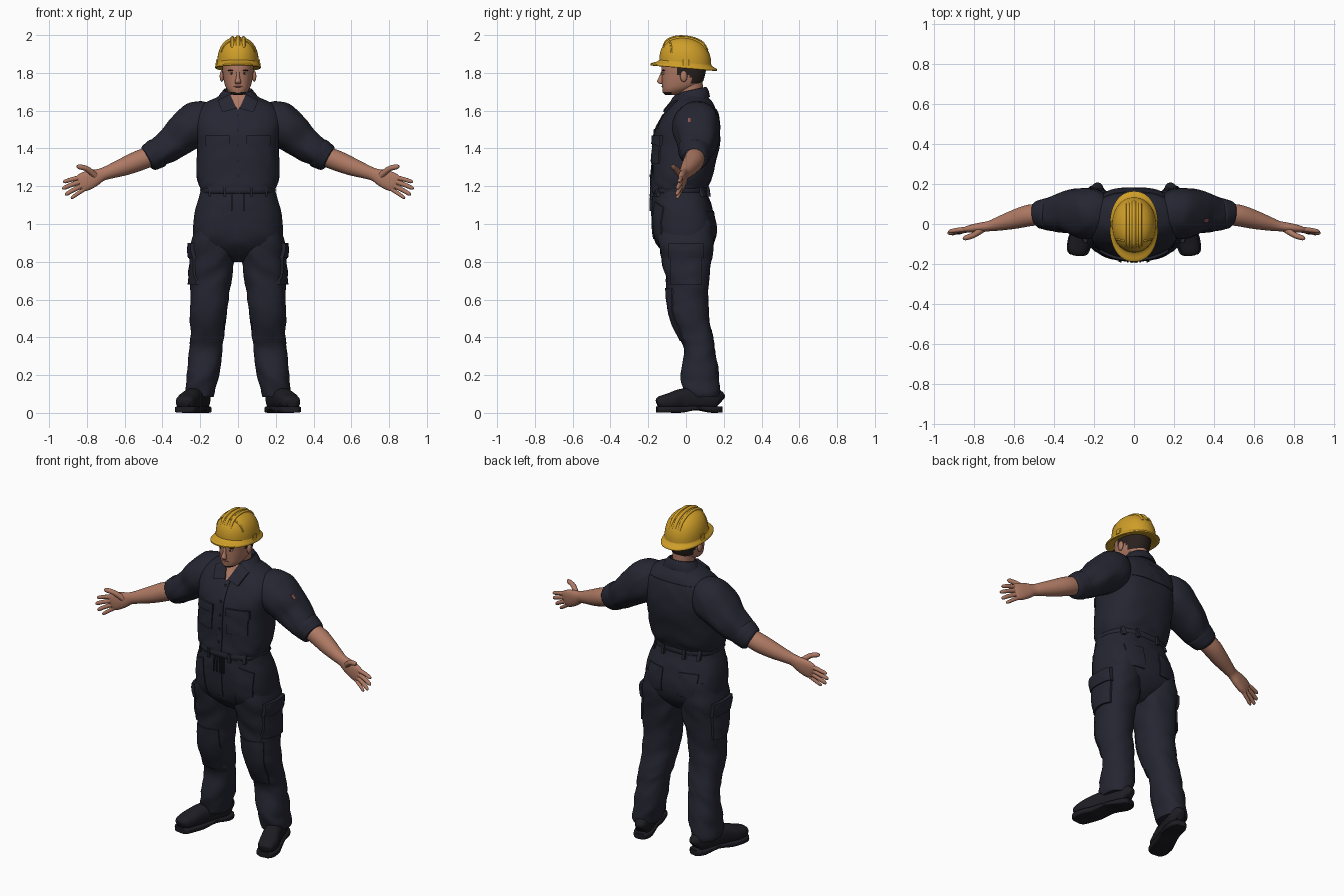
import bpy, bmesh, math
from mathutils import Vector, Matrix, noise
from mathutils.bvhtree import BVHTree

if "Cube" in bpy.data.objects:
    bpy.data.objects.remove(bpy.data.objects["Cube"], do_unlink=True)

def material(name, rgb):
    m = bpy.data.materials.new(name)
    m.use_nodes = True
    m.diffuse_color = (*rgb, 1)
    b = m.node_tree.nodes["Principled BSDF"]
    b.inputs["Base Color"].default_value = (*rgb, 1)
    b.inputs["Roughness"].default_value = 0.7
    return m

NAVY = material("navy cloth", (0.018, 0.019, 0.031))
SKIN = material("skin", (0.42, 0.19, 0.125))
YELLOW = material("helmet yellow", (0.62, 0.34, 0.022))
HAIR = material("dark hair", (0.022, 0.015, 0.013))
BOOT = material("boot leather", (0.012, 0.012, 0.017))
LIP = material("lips", (0.27, 0.09, 0.07))
EYE = material("eye white", (0.5, 0.45, 0.4))
parts = []

def finish(name, bm, mats, mirror=False):
    bmesh.ops.recalc_face_normals(bm, faces=bm.faces)
    me = bpy.data.meshes.new(name)
    bm.to_mesh(me)
    bm.free()
    for m in mats:
        me.materials.append(m)
    ob = bpy.data.objects.new(name, me)
    bpy.context.collection.objects.link(ob)
    if mirror:
        ob.modifiers.new("mirror", 'MIRROR').use_mirror_merge = False
    parts.append(ob)
    return ob

def smooth_rows(rows, steps):
    """Catmull-Rom interpolation of every column."""
    out = []
    for i in range(len(rows) - 1):
        a, b, c, d = (rows[min(max(i + k, 0), len(rows) - 1)] for k in (-1, 0, 1, 2))
        for s in range(steps):
            t = s / steps
            out.append([0.5 * (2*q + (r - p)*t + (2*p - 5*q + 4*r - s2)*t*t + (3*q - p - 3*r + s2)*t**3)
                        for p, q, r, s2 in zip(a, b, c, d)])
    return out + [list(rows[-1])]

def loft(name, rows, mats, ref=None, sides=36, steps=5, folds=0, mirror=False, shear=0, rule=None):
    """Skin rings (x, y, z, half width, half depth, squareness); level rings unless ref is given."""
    rows = smooth_rows(rows, steps)
    bm, rings = bmesh.new(), []
    for i, (x, y, z, ru, rv, p) in enumerate(rows):
        c = Vector((x, y, z))
        u, v = Vector((1, 0, 0)), Vector((0, 1, 0))
        if ref:
            t = (Vector(rows[min(i+1, len(rows)-1)][:3]) - Vector(rows[max(i-1, 0)][:3])).normalized()
            v = (Vector(ref) - t * t.dot(Vector(ref))).normalized()
            u = v.cross(t)
        ring = []
        for k in range(sides):
            a = math.tau * k / sides
            ca, sa = math.cos(a), math.sin(a)
            off = u * math.copysign(abs(ca)**(2/p), ca) * ru + v * math.copysign(abs(sa)**(2/p), sa) * rv
            co = c + off
            if folds:
                q = Vector((abs(co.x) * 7, co.y * 7, co.z * 13 + abs(co.x) * 9))
                n = noise.noise(q) + 0.6 * noise.noise(q * 2.1)
                co += off.normalized() * n * folds
            co.z += shear * co.y
            ring.append(bm.verts.new(co))
        rings.append(ring)
    for r, s in zip(rings, rings[1:]):
        for k in range(sides):
            j = (k + 1) % sides
            f = bm.faces.new((r[k], r[j], s[j], s[k]))
            if rule:
                f.material_index = rule(f.calc_center_median())
    bm.faces.new(rings[0])
    bm.faces.new(rings[-1])
    return finish(name, bm, mats, mirror)

def patch(name, target, quad, axis, mat=NAVY, thick=0.007, mirror=True, n=10):
    """Thin cloth panel draped on a part. quad holds (x or y, z) corners, axis is the view direction."""
    d = Vector(axis)
    tree = BVHTree.FromPolygons([v.co for v in target.data.vertices],
                                [p.vertices[:] for p in target.data.polygons])
    a, b, c, e = (Vector(q) for q in quad)
    bm, grid = bmesh.new(), []
    for i in range(-1, n + 2):
        row = []
        for j in range(-1, n + 2):
            s, t = min(max(i, 0), n) / n, min(max(j, 0), n) / n
            w = a.lerp(b, s).lerp(e.lerp(c, s), t)
            o = Vector((w.x, 0, w.y)) if d.y else Vector((0, w.x, w.y))
            hit = tree.ray_cast(o - d, d)[0] or tree.find_nearest(o - d * 0.1)[0]
            edge = i in (-1, n + 1) or j in (-1, n + 1)
            row.append(bm.verts.new(hit + d * (0.004 if edge else -thick)))
        grid.append(row)
    for r, s in zip(grid, grid[1:]):
        for k in range(n + 2):
            bm.faces.new((r[k], r[k+1], s[k+1], s[k]))
    return finish(name, bm, [mat], mirror)

def blob(name, loc, size, mat, mirror=False):
    bm = bmesh.new()
    bmesh.ops.create_uvsphere(bm, u_segments=16, v_segments=10, radius=1,
                              matrix=Matrix.Translation(loc) @ Matrix.Diagonal((*size, 1)))
    return finish(name, bm, [mat], mirror)

def box(x0, x1, z0, z1):
    return (x0, z0), (x1, z0), (x1, z1), (x0, z1)

FRONT, BACK, SIDE = (0, 1, 0), (0, -1, 0), (-1, 0, 0)

# Coverall body, hips and legs
shirt = loft("shirt_body", [
    (0, -.035, 1.16, .185, .14, 2.4), (0, -.035, 1.20, .205, .152, 2.4), (0, -.02, 1.26, .22, .163, 2.4),
    (0, 0, 1.40, .218, .174, 2.5), (0, .01, 1.50, .228, .170, 2.5), (0, .025, 1.58, .228, .143, 2.4),
    (0, .035, 1.635, .185, .112, 2.3), (0, .033, 1.67, .115, .088, 2.1), (0, .035, 1.69, .08, .075, 2)],
    [NAVY], sides=56, folds=.006)
hips = loft("trouser_hips", [
    (0, -.035, 1.20, .188, .142, 2.4), (0, -.03, 1.15, .205, .148, 2.4), (0, -.02, 1.08, .225, .16, 2.5),
    (0, -.01, .99, .237, .168, 2.5), (0, -.005, .91, .235, .158, 2.5), (0, 0, .85, .19, .12, 2.3),
    (0, 0, .80, .06, .06, 2)], [NAVY], sides=56, folds=.005)
leg = loft("trouser_leg", [
    (.125, -.005, 1.02, .09, .14, 2.3), (.13, 0, .90, .12, .147, 2.4), (.135, .005, .80, .116, .13, 2.4),
    (.142, .008, .70, .109, .113, 2.4), (.15, .01, .60, .102, .108, 2.4), (.155, .022, .50, .097, .102, 2.3),
    (.163, .052, .40, .091, .09, 2.3), (.17, .07, .33, .087, .083, 2.3), (.186, .075, .20, .085, .1, 2.3),
    (.2, .083, .12, .08, .096, 2.3), (.2, .085, .085, .072, .09, 2.3)],
    [NAVY], folds=.008, mirror=True)
loft("waistband", [(0, -.035, 1.162, .192, .146, 2.4), (0, -.035, 1.168, .199, .152, 2.4),
                   (0, -.035, 1.192, .199, .152, 2.4), (0, -.035, 1.2, .19, .146, 2.4)],
     [NAVY], sides=56, steps=2)

# Sleeves with rolled cuffs
sleeve = loft("sleeve", [
    (.13, .055, 1.56, .085, .085, 2.2), (.19, .055, 1.54, .112, .118, 2.2), (.25, .055, 1.505, .114, .125, 2.2),
    (.33, .06, 1.442, .095, .108, 2.2), (.40, .05, 1.392, .083, .088, 2.2), (.46, .05, 1.352, .064, .066, 2.2)],
    [NAVY], ref=(0, 1, 0), folds=.009, mirror=True)
loft("rolled_cuff", [(.415, .05, 1.383, .072, .075, 2.1), (.425, .05, 1.377, .081, .08, 2.1),
                     (.455, .05, 1.358, .076, .073, 2.1), (.475, .049, 1.346, .069, .067, 2.1),
                     (.482, .048, 1.342, .056, .056, 2.1)],
     [NAVY], ref=(0, 1, 0), folds=.004, mirror=True)

# Forearms and hands
loft("forearm_and_palm", [
    (.43, .05, 1.37, .05, .05, 2), (.52, .043, 1.337, .054, .054, 2), (.60, .022, 1.305, .048, .047, 2),
    (.68, 0, 1.276, .037, .034, 2), (.72, -.01, 1.262, .034, .026, 2.1), (.76, -.016, 1.245, .044, .024, 2.3),
    (.80, -.022, 1.229, .05, .021, 2.4), (.83, -.027, 1.217, .047, .016, 2.4), (.845, -.03, 1.211, .038, .009, 2.4)],
    [SKIN], ref=(0, 1, 0), sides=24, mirror=True)
digits = {"index": ((.825, -.027, 1.248), (.88, -.03, 1.236), (.926, -.038, 1.222), .0115),
          "middle": ((.83, -.028, 1.226), (.885, -.036, 1.206), (.93, -.047, 1.187), .012),
          "ring": ((.825, -.028, 1.204), (.875, -.038, 1.178), (.915, -.05, 1.154), .0115),
          "little": ((.81, -.026, 1.188), (.85, -.036, 1.16), (.884, -.048, 1.136), .01),
          "thumb": ((.755, -.025, 1.255), (.80, -.055, 1.292), (.853, -.074, 1.306), .0145)}
for label, (a, b, c, r) in digits.items():
    a, b, c = Vector(a), Vector(b), Vector(c)
    loft(label + "_digit", [(*a, r*1.2, r*1.2, 2), (*b, r, r, 2), (*b.lerp(c, .75), r*.88, r*.85, 2),
                            (*c, r*.35, r*.35, 2)], [SKIN], ref=(0, 1, 0), sides=12, steps=4, mirror=True)

# Boots
boot = [(.285, -.153, .05, .028, .02, 2.2), (.282, -.135, .055, .048, .034, 2.3), (.268, -.08, .062, .056, .045, 2.4),
        (.248, -.03, .07, .053, .055, 2.4), (.22, .05, .075, .05, .06, 2.4), (.194, .13, .075, .048, .06, 2.4),
        (.184, .17, .07, .037, .05, 2.3), (.181, .184, .06, .02, .03, 2.2)]
loft("boot", boot, [BOOT], ref=(0, 0, 1), sides=24, folds=.002, mirror=True)
loft("boot_sole", [(x, y * 1.02, .018 + (.008 if 0 < y < .1 else 0), w + .006, .017 - (.006 if 0 < y < .1 else 0), 5)
                   for x, y, z, w, h, p in boot], [BOOT], ref=(0, 0, 1), sides=24, steps=3, mirror=True)

# Neck, head and collar
loft("neck", [(0, .03, 1.60, .066, .068, 2), (0, .025, 1.68, .058, .066, 2), (0, .02, 1.76, .06, .068, 2)], [SKIN])
def head_colour(c):
    nape = c.y > .025 and c.z > 1.745
    sideburn = abs(c.x) > .06 and c.y > -.045 and c.z > 1.79
    beard = c.z < 1.698 and c.y < -.075
    return 1 if nape or sideburn or beard else 0
loft("head", [
    (0, -.085, 1.682, .022, .022, 2), (0, -.075, 1.692, .04, .044, 2.2), (0, -.045, 1.715, .06, .08, 2.3),
    (0, -.022, 1.745, .072, .105, 2.3), (0, -.014, 1.79, .08, .115, 2.2), (0, -.012, 1.83, .083, .118, 2.2),
    (0, -.01, 1.88, .08, .108, 2.2), (0, -.005, 1.93, .05, .07, 2)],
    [SKIN, HAIR], sides=48, steps=6, rule=head_colour)
loft("nose", [(0, -.124, 1.808, .008, .008, 2), (0, -.131, 1.78, .0095, .011, 2), (0, -.137, 1.757, .015, .016, 2),
              (0, -.133, 1.745, .016, .012, 2), (0, -.125, 1.74, .006, .005, 2)], [SKIN], sides=16)
blob("mouth", (0, -.121, 1.727), (.024, .009, .0045), LIP)
blob("chin", (0, -.108, 1.702), (.022, .016, .014), SKIN)
blob("eye", (.033, -.117, 1.797), (.013, .007, .005), EYE, True)
blob("pupil", (.033, -.122, 1.797), (.005, .0035, .0048), HAIR, True)
blob("eyebrow", (.034, -.118, 1.813), (.02, .009, .004), HAIR, True)
blob("ear", (.086, -.012, 1.782), (.011, .019, .03), SKIN, True)
loft("collar_stand", [(0, .035, 1.645, .115, .092, 2.1), (0, .035, 1.675, .098, .086, 2.1),
                      (0, .035, 1.697, .08, .076, 2), (0, .035, 1.703, .072, .07, 2), (0, .035, 1.685, .062, .06, 2)],
     [NAVY], steps=2, shear=.22)
patch("open_neck", shirt, ((-.004, 1.605), (.004, 1.605), (.042, 1.685), (-.042, 1.685)), FRONT, SKIN, .014, False)
patch("collar_wing", shirt, ((.008, 1.612), (.082, 1.592), (.108, 1.655), (.042, 1.688)), FRONT, thick=.019)

# Shirt panels
patch("button_placket", shirt, box(-.02, .02, 1.2, 1.605), FRONT, mirror=False, thick=.005, n=18)
patch("chest_pocket", shirt, box(.05, .165, 1.32, 1.45), FRONT, thick=.007)
patch("chest_pocket_flap", shirt, ((.045, 1.425), (.172, 1.415), (.172, 1.468), (.045, 1.468)), FRONT, thick=.013)
patch("back_yoke", shirt, box(-.17, .17, 1.50, 1.61), BACK, mirror=False, thick=.004, n=18)
patch("sleeve_badge", sleeve, box(.01, .025, 1.54, 1.56), SIDE, LIP, .003, False, 3)
for i in range(5):
    z = 1.25 + i * .08
    patch(f"button_{i + 1}", shirt, box(-.006, .006, z, z + .012), FRONT, BOOT, .008, False, 2)

# Trouser panels
patch("fly", hips, box(-.018, .018, .92, 1.16), FRONT, mirror=False, thick=.005)
patch("front_pocket", hips, ((.09, .88), (.19, .90), (.195, 1.09), (.12, 1.12)), FRONT, thick=.006)
patch("back_pocket", hips, box(.055, .165, .93, 1.07), BACK, thick=.006)
patch("cargo_pocket", leg, box(-.085, .085, .68, .87), SIDE, thick=.012)
patch("cargo_pocket_flap", leg, box(-.092, .092, .82, .9), SIDE, thick=.019)
patch("knee_panel", leg, box(.075, .225, .38, .66), FRONT, thick=.006)
for x in (.07, .15):
    patch("belt_loop", hips, box(x - .008, x + .008, 1.145, 1.199), BACK, thick=.018, n=3)
    patch("front_belt_loop", hips, box(x - .007, x + .007, 1.145, 1.199), FRONT, thick=.018, n=3)
for x in (.008, .03):
    patch("drawstring", hips, ((x, 1.07), (x + .006, 1.07), (x + .004, 1.17), (x - .002, 1.17)), FRONT,
          thick=.012, n=4)

# Hard hat: dome, brim, ridges, front band and side clips
TILT = -.085
def dome_z(x, y):
    r = min(math.hypot(x / .11, (y + .004) / .138), 1)
    return 1.845 + .143 * (1 - r**2.4)**(1 / 2.4)
loft("hat_dome", [(0, -.004, 1.845 + .143 * (1 - r**2.4)**(1 / 2.4), .11 * r, .138 * r, 2.1)
                  for r in (1, .99, .96, .91, .83, .72, .58, .4, .2, .03)],
     [YELLOW], sides=48, steps=3, shear=TILT)
loft("hat_brim", [(0, -.008, 1.832, .09, .125, 2.1), (0, -.012, 1.823, .117, .17, 2.2), (0, -.012, 1.829, .121, .176, 2.2),
                  (0, -.012, 1.836, .119, .172, 2.2), (0, -.008, 1.846, .113, .148, 2.1), (0, -.004, 1.858, .108, .136, 2.1)],
     [YELLOW], sides=48, steps=2, shear=TILT)
for label, x, r in (("middle", 0, .011), ("left", .03, .009), ("right", -.03, .009)):
    loft(label + "_hat_ridge", [(x, y, dome_z(x, y) - (.012 if abs(y) > .105 else 0), r, r * .9, 2.4)
                                for y in (-.115, -.1, -.07, -.03, .02, .06, .09, .11)],
         [YELLOW], ref=(0, 0, 1), sides=12, shear=TILT)
loft("hat_front_band", [(x, y, dome_z(x, y), .005, .005, 2) for x, y in
                        ((-.088, -.076), (-.075, -.078), (-.05, -.084), (0, -.092), (.05, -.084), (.075, -.078), (.088, -.076))],
     [YELLOW], ref=(0, 0, 1), sides=10, shear=TILT)
loft("hat_side_clip", [(.107, .0, 1.84, .012, .016, 6), (.107, .0, 1.872, .009, .016, 6)],
     [YELLOW], sides=16, steps=1, mirror=True)

# Smooth shading with crisp edges
bpy.ops.object.select_all(action='DESELECT')
for ob in parts:
    ob.select_set(True)
bpy.context.view_layer.objects.active = parts[0]
bpy.ops.object.shade_smooth_by_angle(angle=math.radians(40))
